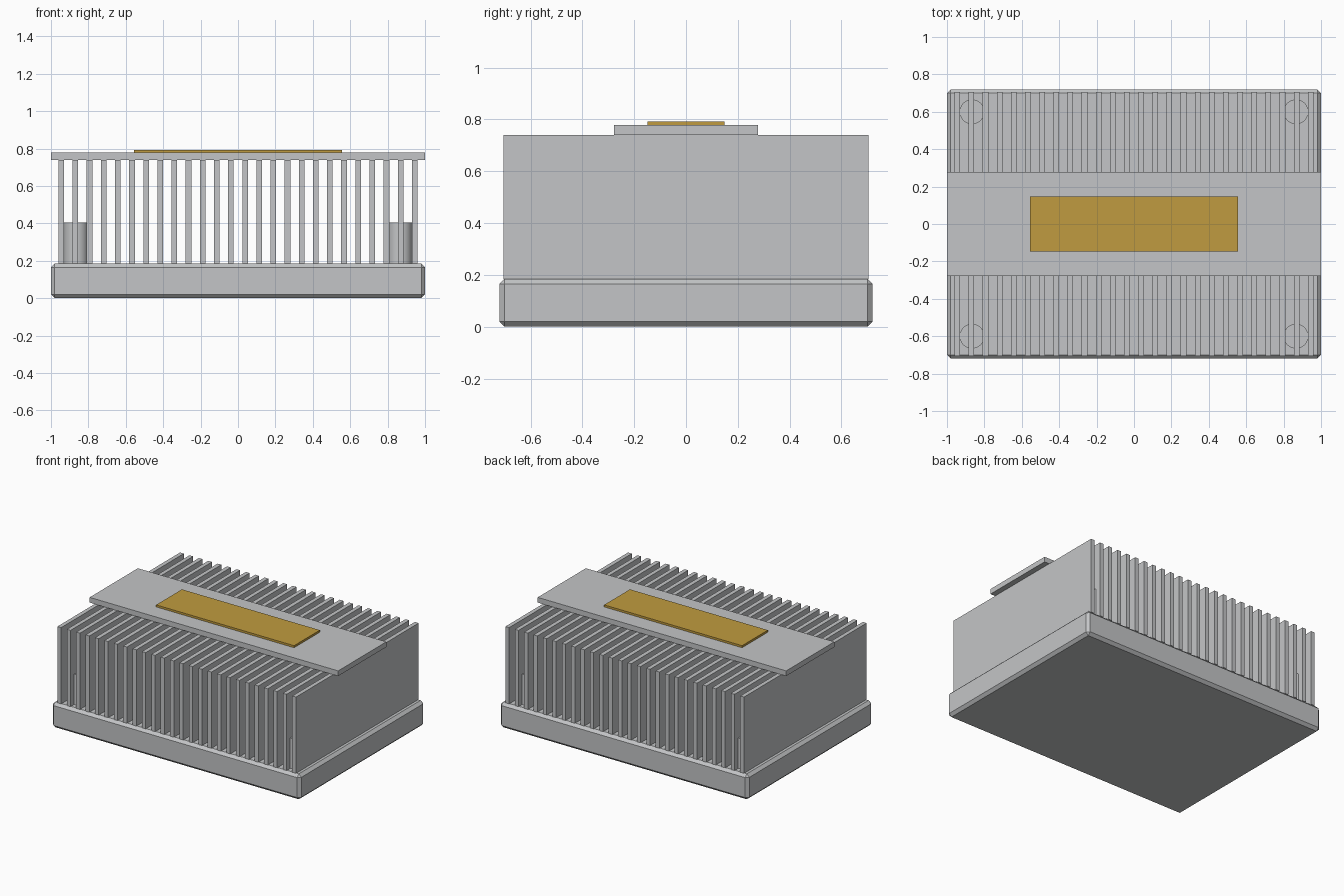
import bpy
from math import radians

cube = bpy.data.objects.get("Cube")
if cube:
    bpy.data.objects.remove(cube, do_unlink=True)


def material(name, rgb):
    mat = bpy.data.materials.new(name)
    mat.use_nodes = True
    mat.diffuse_color = (*rgb, 1)
    mat.node_tree.nodes["Principled BSDF"].inputs["Base Color"].default_value = (*rgb, 1)
    return mat


aluminium = material("aluminium grey", (0.55, 0.56, 0.57))
gold = material("gold", (0.53, 0.33, 0.05))


def box(name, size, x, bottom, mat):
    bpy.ops.mesh.primitive_cube_add(size=1, location=(x, 0, bottom + size[2] / 2))
    obj = bpy.context.object
    obj.name = name
    obj.scale = size
    bpy.ops.object.transform_apply(location=False, rotation=False, scale=True)
    obj.data.materials.append(mat)
    return obj


BASE_TOP = 0.185
FIN_TOP = 0.74
FIN_COUNT = 26
FIN_SPAN = 0.945

# Chamfered base block
base = box("base", (2, 1.44, BASE_TOP), 0, 0, aluminium)
chamfer = base.modifiers.new("chamfer", "BEVEL")
chamfer.width = 0.02
chamfer.segments = 1

# Row of cooling fins
for i in range(FIN_COUNT):
    x = FIN_SPAN * (2 * i / (FIN_COUNT - 1) - 1)
    box(f"fin_{i + 1}", (0.03, 1.41, FIN_TOP - BASE_TOP), x, BASE_TOP, aluminium)

# Corner mounting posts
POST_HEIGHT = 0.22
for side, sx in (("left", 1), ("right", -1)):
    for end, sy in (("front", -1), ("back", 1)):
        bpy.ops.mesh.primitive_cylinder_add(
            vertices=32, radius=0.066, depth=POST_HEIGHT,
            location=(0.866 * sx, 0.6 * sy, BASE_TOP + POST_HEIGHT / 2))
        post = bpy.context.object
        post.name = f"{end}_{side}_post"
        post.data.materials.append(aluminium)
        bpy.ops.object.shade_smooth_by_angle(angle=radians(30))

# Top bridge plate and gold label plate
box("top_plate", (2, 0.554, 0.038), 0, FIN_TOP, aluminium)
box("label_plate", (1.11, 0.296, 0.015), 0, FIN_TOP + 0.038, gold)
